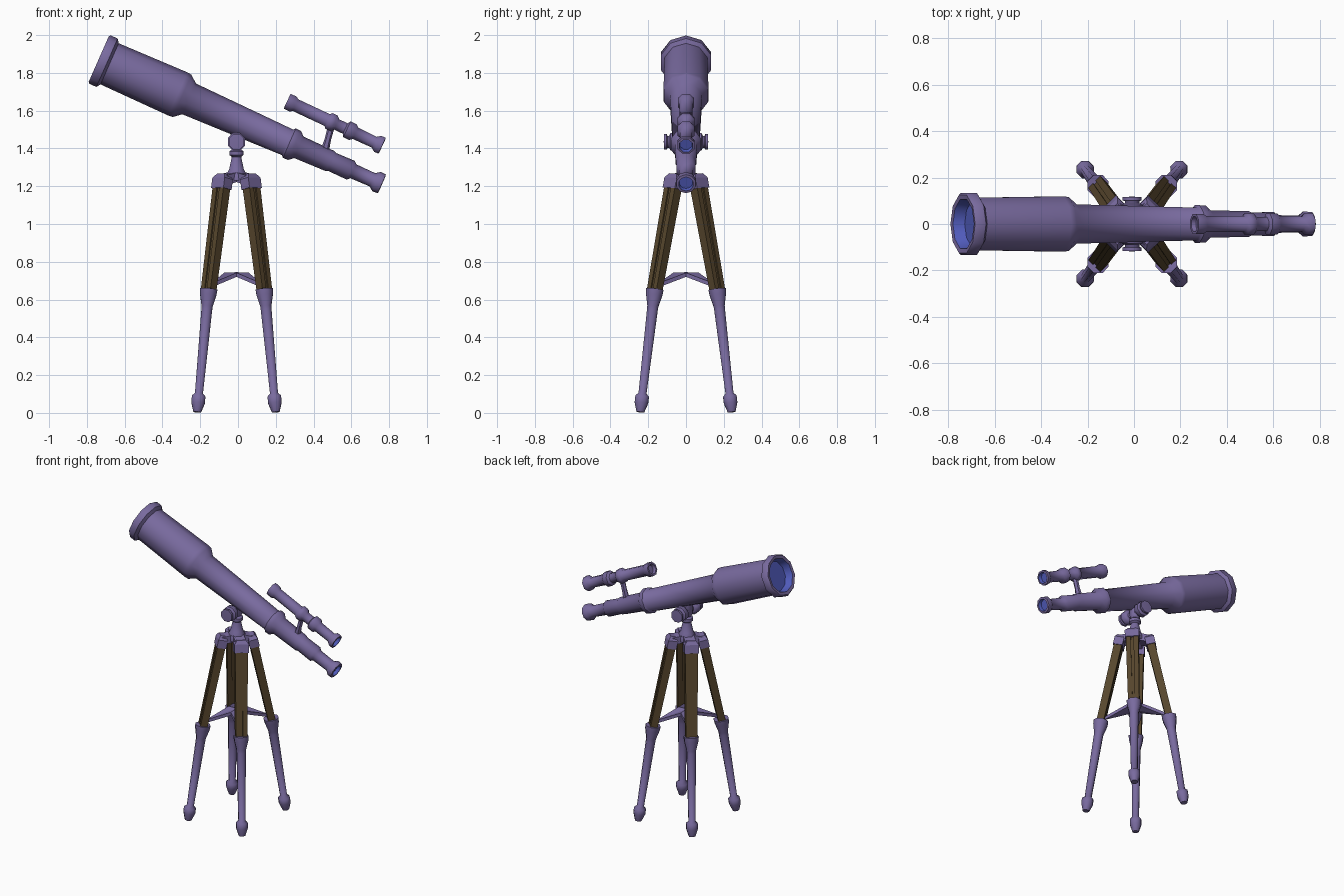
import bpy, bmesh, math
from mathutils import Vector

if "Cube" in bpy.data.objects:
    bpy.data.objects.remove(bpy.data.objects["Cube"])

def material(name, rgb):
    m = bpy.data.materials.new(name)
    m.diffuse_color = (*rgb, 1)
    m.use_nodes = True
    m.node_tree.nodes["Principled BSDF"].inputs["Base Color"].default_value = m.diffuse_color
    return m

METAL = material("purple metal", (0.19, 0.145, 0.345))
WOOD = material("dark wood", (0.095, 0.062, 0.026))
GLASS = material("blue glass", (0.085, 0.11, 0.52))

def finish(name, bm, mats, smooth=True):
    bmesh.ops.recalc_face_normals(bm, faces=bm.faces[:])
    me = bpy.data.meshes.new(name)
    bm.to_mesh(me)
    bm.free()
    for m in mats:
        me.materials.append(m)
    ob = bpy.data.objects.new(name, me)
    bpy.context.collection.objects.link(ob)
    if smooth:
        bpy.ops.object.select_all(action='DESELECT')
        ob.select_set(True)
        bpy.context.view_layer.objects.active = ob
        bpy.ops.object.shade_smooth_by_angle(angle=math.radians(48))
    return ob

def lathe(name, origin, axis, profile, n=8, glass=()):
    """Revolve (distance, radius) points around an axis; glass lists segment numbers."""
    o, a = Vector(origin), Vector(axis).normalized()
    ref = Vector((0, 1, 0)) if abs(a.y) < 0.9 else Vector((0, 0, 1))
    u = (ref - a * ref.dot(a)).normalized()
    v = a.cross(u)
    bm = bmesh.new()
    rings = []
    for t, r in profile:
        if r == 0:
            rings.append([bm.verts.new(o + a * t)] * n)
            continue
        ring = []
        for i in range(n):
            w = 2 * math.pi * (i + 0.5) / n
            ring.append(bm.verts.new(o + a * t + (u * math.cos(w) + v * math.sin(w)) * r))
        rings.append(ring)
    for s in range(len(rings) - 1):
        p, q = rings[s], rings[s + 1]
        for i in range(n):
            j = (i + 1) % n
            vs = list(dict.fromkeys((p[i], p[j], q[j], q[i])))
            bm.faces.new(vs).material_index = 1 if s in glass else 0
    return finish(name, bm, (METAL, GLASS))

def beam(bm, p0, p1, side, w, d, taper=1.0, shift=0.0):
    """Tapered rectangular bar from p0 to p1, w wide along side."""
    p0, p1 = Vector(p0), Vector(p1)
    a = (p1 - p0).normalized()
    s = (side - a * side.dot(a)).normalized()
    e = a.cross(s)
    ends = []
    for p, k in ((p0, 1), (p1, taper)):
        ends.append([bm.verts.new(p + k * (s * (shift + i * w / 2) + e * (j * d / 2)))
                     for i, j in ((-1, -1), (1, -1), (1, 1), (-1, 1))])
    for ring in ends:
        bm.faces.new(ring)
    for i in range(4):
        j = (i + 1) % 4
        bm.faces.new((ends[0][i], ends[0][j], ends[1][j], ends[1][i]))

X0 = -0.008                       # tripod centre
AXIS = (0.915, 0, -0.4035)        # viewing direction

# Main telescope tube with dew shield, collar and eyepiece
lathe("main_tube", (-0.73, 0, 1.87), AXIS, [
    (0.045, 0), (0.045, 0.1), (-0.005, 0.112), (-0.008, 0.132), (0, 0.14), (0.04, 0.14),
    (0.055, 0.119), (0.45, 0.125), (0.475, 0.122), (0.515, 0.089),
    (1.085, 0.074), (1.095, 0.085), (1.125, 0.084), (1.15, 0.062),
    (1.33, 0.058), (1.345, 0.052), (1.45, 0.054), (1.465, 0.04),
    (1.575, 0.038), (1.6, 0.056), (1.63, 0.054), (1.632, 0.04), (1.61, 0.036), (1.61, 0)],
    n=10, glass=(0, 1, 21, 22))

# Finder scope and its stem
lathe("finder_scope", (0.26, 0, 1.65), (0.905, 0, -0.425), [
    (0.02, 0), (0.02, 0.03), (0, 0.034), (0, 0.047), (0.035, 0.047), (0.05, 0.037),
    (0.235, 0.037), (0.245, 0.049), (0.275, 0.049), (0.29, 0.033), (0.34, 0.033),
    (0.35, 0.05), (0.385, 0.05), (0.4, 0.036), (0.51, 0.034), (0.53, 0.05),
    (0.555, 0.05), (0.557, 0.038), (0.535, 0.033), (0.535, 0)], n=8, glass=(17, 18))
lathe("finder_stem", (0.455, 0, 1.37), (0.045, 0, 0.17),
      [(0, 0), (0, 0.024), (0.08, 0.017), (0.18, 0.019), (0.18, 0)], n=6)

# Pedestal and tilt head
lathe("pedestal", (X0, 0, 1.23), (0, 0, 1), [
    (0, 0), (0, 0.06), (0.03, 0.06), (0.06, 0.042), (0.125, 0.027), (0.135, 0.04),
    (0.155, 0.04), (0.165, 0.026), (0.18, 0.035), (0.25, 0.035), (0.25, 0)], n=8)
lathe("tilt_axle", (X0, -0.07, 1.435), (0, 1, 0),
      [(0, 0), (0, 0.025), (0.14, 0.025), (0.14, 0)])
for sy, side in ((-1, "front"), (1, "back")):
    lathe(side + "_tilt_knob", (X0, sy * 0.04, 1.435), (0, sy, 0), [
        (0, 0), (0, 0.036), (0.012, 0.05), (0.042, 0.05), (0.05, 0.034),
        (0.058, 0.034), (0.062, 0.044), (0.076, 0.044), (0.078, 0)])

# Four splayed legs
tips = {}
for sx, lr in ((-1, "left"), (1, "right")):
    for sy, fb in ((-1, "front"), (1, "back")):
        tag = f"{fb}_{lr}_"
        top = Vector((X0 + sx * 0.076, sy * 0.064, 1.22))
        knee = Vector((X0 + sx * 0.147, sy * 0.165, 0.655))
        foot = Vector((X0 + sx * 0.208, sy * 0.242, 0.004))
        tangent = Vector((-sy, sx, 0)).normalized()
        # Wooden upper leg: two rails either side of a recessed core
        bm = bmesh.new()
        for k in (-1, 1):
            beam(bm, top, knee, tangent, 0.032, 0.052, 0.88, k * 0.025)
        beam(bm, top, knee, tangent, 0.03, 0.036, 0.88)
        finish(tag + "wood_leg", bm, (WOOD,), False)
        # Bracket joining the leg to the pedestal
        bm = bmesh.new()
        up = (top - knee).normalized()
        beam(bm, top - up * 0.035, top + up * 0.02, tangent, 0.092, 0.062)
        beam(bm, top + up * 0.02, top + up * 0.045, tangent, 0.092, 0.062, 0.6)
        beam(bm, top + up * 0.012, (X0, 0, 1.255), tangent, 0.07, 0.05)
        finish(tag + "bracket", bm, (METAL,), False)
        # Metal knee, lower leg and foot
        L = (foot - knee).length
        lathe(tag + "lower_leg", knee, foot - knee, [
            (0, 0), (0, 0.05), (0.03, 0.047), (0.09, 0.032), (0.11, 0.031),
            (L - 0.1, 0.023), (L - 0.085, 0.039), (L - 0.05, 0.039),
            (L, 0.022), (L, 0)])
        tips[sx, sy] = Vector((X0 + sx * 0.135, sy * 0.15, 0.685))

# Star shaped spreader between the legs
bm = bmesh.new()
outline = [(X0 + 0.065, 0, 0.742), tips[1, 1], (X0, 0.068, 0.742), tips[-1, 1],
           (X0 - 0.065, 0, 0.742), tips[-1, -1], (X0, -0.068, 0.742), tips[1, -1]]
layers = []
for dz in (0, -0.022):
    ring = [bm.verts.new(Vector(p) + Vector((0, 0, dz))) for p in outline]
    mid = bm.verts.new((X0, 0, 0.745 + dz))
    for i in range(8):
        bm.faces.new((ring[i], ring[(i + 1) % 8], mid))
    layers.append(ring)
for i in range(8):
    j = (i + 1) % 8
    bm.faces.new((layers[0][i], layers[0][j], layers[1][j], layers[1][i]))
finish("leg_spreader", bm, (METAL,), False)
